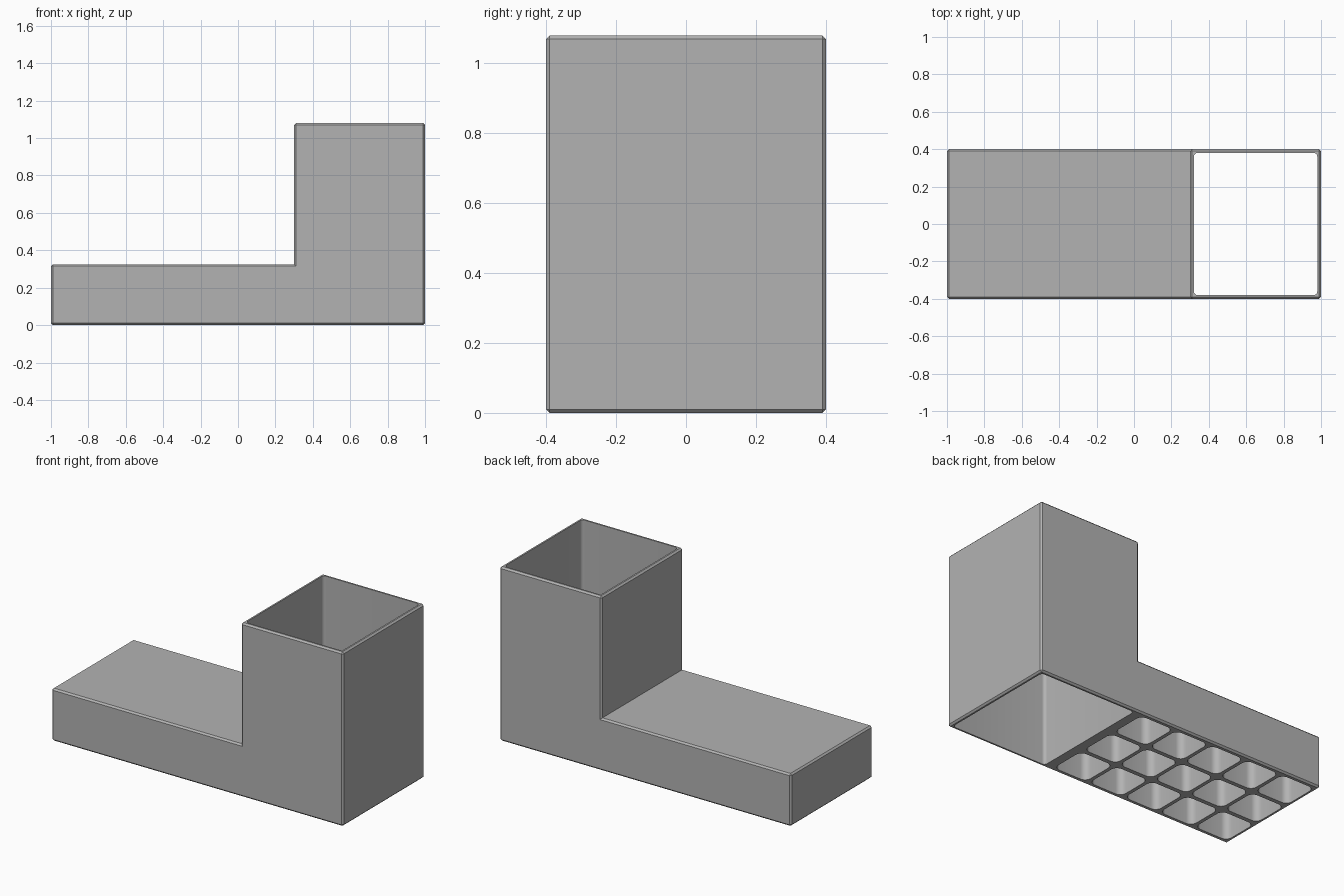
import bpy, bmesh, math

cube = bpy.data.objects.get("Cube")
if cube:
    bpy.data.objects.remove(cube, do_unlink=True)

# Overall sizes
HALF_Y, HEIGHT, STEP_X, STEP_Z = 0.4, 1.08, 0.3, 0.325
WALL, CHAMFER = 0.02, 0.01

grey = bpy.data.materials.new("plain grey")
grey.use_nodes = True
colour = (0.45, 0.45, 0.45, 1)
grey.diffuse_color = colour
grey.node_tree.nodes["Principled BSDF"].inputs["Base Color"].default_value = colour


def make_object(name, bm):
    bmesh.ops.recalc_face_normals(bm, faces=bm.faces)
    mesh = bpy.data.meshes.new(name)
    bm.to_mesh(mesh)
    bm.free()
    mesh.materials.append(grey)
    ob = bpy.data.objects.new(name, mesh)
    bpy.context.collection.objects.link(ob)
    return ob


def extrude(bm, outline, offset):
    face = bm.faces.new([bm.verts.new(p) for p in outline])
    new = bmesh.ops.extrude_face_region(bm, geom=[face])["geom"]
    verts = [g for g in new if isinstance(g, bmesh.types.BMVert)]
    bmesh.ops.translate(bm, vec=offset, verts=verts)


def rounded_prism(bm, cx, cy, sx, sy, radius, bottom, top, segments=6):
    """Upright block with rounded vertical corners."""
    outline = []
    for corner, (ax, ay) in enumerate([(1, 1), (-1, 1), (-1, -1), (1, -1)]):
        for i in range(segments + 1):
            a = math.pi / 2 * (corner + i / segments)
            outline.append((cx + ax * (sx / 2 - radius) + radius * math.cos(a),
                            cy + ay * (sy / 2 - radius) + radius * math.sin(a),
                            bottom))
    extrude(bm, outline, (0, 0, top - bottom))


# L-shaped body with chamfered outer edges
bm = bmesh.new()
profile = [(-1, 0), (1, 0), (1, HEIGHT), (STEP_X, HEIGHT), (STEP_X, STEP_Z), (-1, STEP_Z)]
extrude(bm, [(x, -HALF_Y, z) for x, z in profile], (0, 2 * HALF_Y, 0))
bmesh.ops.recalc_face_normals(bm, faces=bm.faces)
outer = [e for e in bm.edges if e.calc_face_angle_signed() > 0.1]
bmesh.ops.bevel(bm, geom=outer, offset=CHAMFER, segments=1, profile=0.5, affect='EDGES')
body = make_object("stepped_body", bm)

# Cutters: open shaft through the tower, pockets under the low block
bm = bmesh.new()
rounded_prism(bm, (1 + STEP_X) / 2, 0, 1 - STEP_X - 2 * WALL, 2 * (HALF_Y - WALL),
              0.02, -0.1, HEIGHT + 0.1)
for col in range(-2, 3):
    for row in range(-1, 2):
        rounded_prism(bm, -0.358 + 0.2525 * col, 0.257 * row, 0.23, 0.23,
                      0.04, -0.1, STEP_Z - WALL)
cutter = make_object("hollow_cutter", bm)
cutter.hide_render = True

# Cut the hollows and drop the cutter
bpy.ops.object.select_all(action='DESELECT')
bpy.context.view_layer.objects.active = body
body.select_set(True)
mod = body.modifiers.new("hollows", 'BOOLEAN')
mod.operation = 'DIFFERENCE'
mod.solver = 'EXACT'
mod.object = cutter
bpy.ops.object.modifier_apply(modifier=mod.name)
bpy.data.objects.remove(cutter, do_unlink=True)
bpy.ops.object.shade_smooth_by_angle(angle=math.radians(30))
